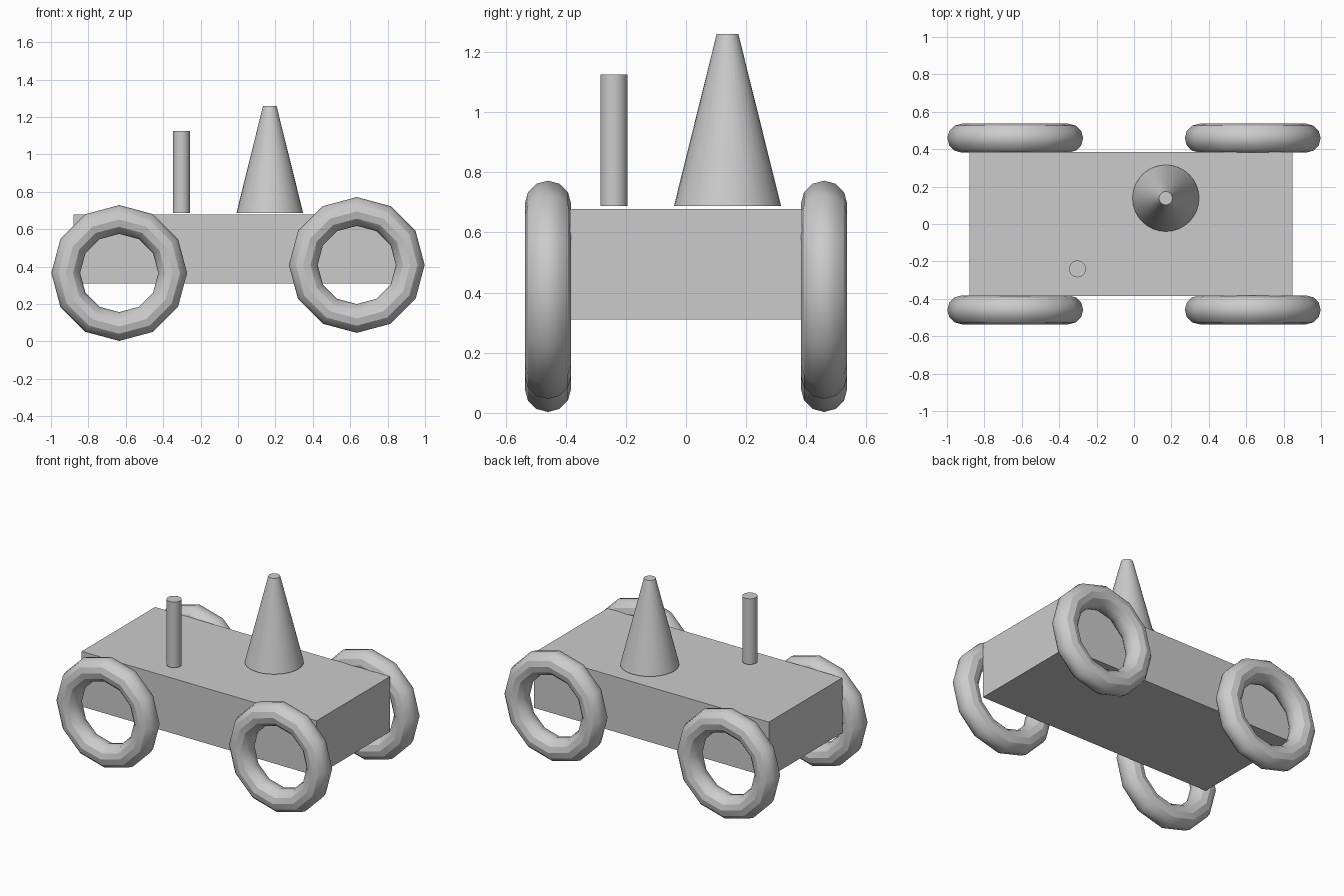
import bpy
from math import radians

cube = bpy.data.objects.get("Cube")
if cube:
    bpy.data.objects.remove(cube, do_unlink=True)

# Single plain grey for every part
GREY = (0.6, 0.6, 0.6, 1.0)
grey = bpy.data.materials.new("plain grey")
grey.use_nodes = True
grey.diffuse_color = GREY
grey.node_tree.nodes["Principled BSDF"].inputs["Base Color"].default_value = GREY


def finish(name, smooth=True):
    """Name the active object, colour it and set its shading."""
    obj = bpy.context.object
    obj.name = name
    obj.data.materials.append(grey)
    if smooth:
        bpy.ops.object.shade_smooth_by_angle(angle=radians(30))
    return obj


def upright(name, x, y, bottom, top, r_bottom, r_top):
    """Standing round part between two heights."""
    bpy.ops.mesh.primitive_cone_add(
        vertices=32, radius1=r_bottom, radius2=r_top,
        depth=top - bottom, location=(x, y, (bottom + top) / 2))
    return finish(name)


# Box body
bpy.ops.mesh.primitive_cube_add(size=1, location=(-0.016, 0, 0.494))
bpy.context.object.scale = (1.728, 0.772, 0.367)
finish("body", smooth=False)

# Ring wheels: the pair at +x sits slightly higher
for end, x, z in (("right", -0.635, 0.366), ("left", 0.635, 0.409)):
    for side, y in (("front", -0.459), ("back", 0.459)):
        bpy.ops.mesh.primitive_torus_add(
            major_segments=12, minor_segments=12,
            major_radius=0.286, minor_radius=0.077,
            location=(x, y, z), rotation=(radians(90), 0, 0))
        finish(f"{side}_{end}_wheel")

# Thin post and tapered funnel, hovering just over the body
upright("post", -0.302, -0.24, 0.688, 1.125, 0.045, 0.045)
upright("funnel", 0.17, 0.138, 0.688, 1.26, 0.178, 0.036)
